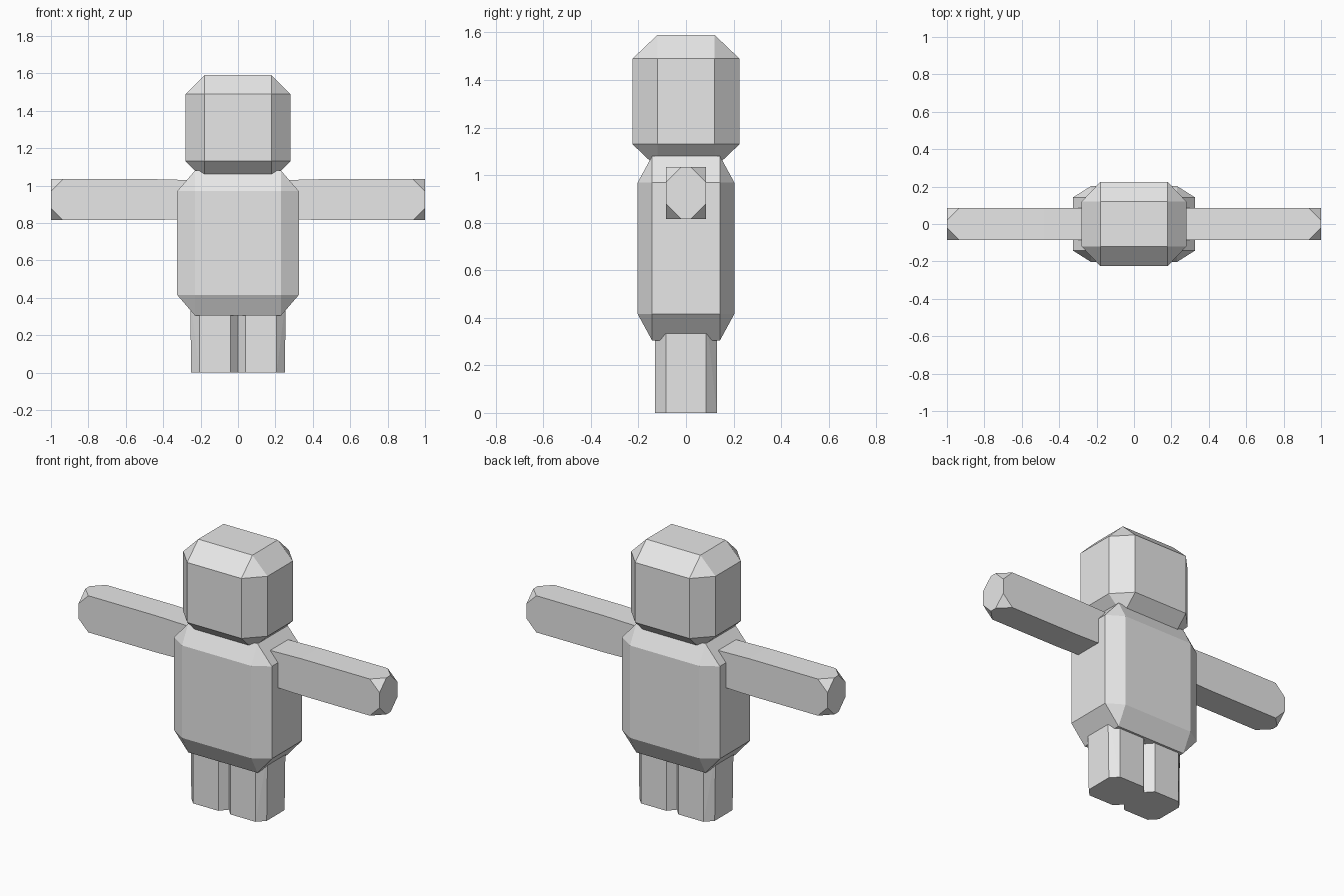
import bpy
import bmesh
import math

if "Cube" in bpy.data.objects:
    bpy.data.objects.remove(bpy.data.objects["Cube"])

grey = bpy.data.materials.new("plain grey")
grey.diffuse_color = (0.8, 0.8, 0.8, 1.0)
grey.use_nodes = True
grey.node_tree.nodes["Principled BSDF"].inputs["Base Color"].default_value = grey.diffuse_color


def hull(name, points):
    """Flat-shaded solid wrapped around the points."""
    bm = bmesh.new()
    for p in points:
        bm.verts.new(p)
    bmesh.ops.convex_hull(bm, input=bm.verts[:])
    bmesh.ops.dissolve_limit(bm, angle_limit=math.radians(0.3),
                             verts=bm.verts[:], edges=bm.edges[:])
    bmesh.ops.recalc_face_normals(bm, faces=bm.faces[:])
    mesh = bpy.data.meshes.new(name)
    bm.to_mesh(mesh)
    bm.free()
    mesh.materials.append(grey)
    obj = bpy.data.objects.new(name, mesh)
    bpy.context.collection.objects.link(obj)
    return obj


def chamfered_box(name, outer, inner, mid_z):
    """Box with bevelled edges: outer half sizes, inner flat half sizes."""
    (X, Y, Z), (x, y, z) = outer, inner
    pts = []
    for sx in (-1, 1):
        for sy in (-1, 1):
            for sz in (-1, 1):
                for a, b, c in ((X, y, z), (x, Y, z), (x, y, Z)):
                    pts.append((sx * a, sy * b, mid_z + sz * c))
    return hull(name, pts)


# Head and torso
chamfered_box("head", (0.28, 0.225, 0.28), (0.18, 0.12, 0.18), 1.31)
chamfered_box("torso", (0.325, 0.203, 0.3875), (0.23, 0.143, 0.2775), 0.6925)

for side, s in (("left", 1), ("right", -1)):
    # Arm: slightly slimmer at the shoulder, corners cut off at the hand
    pts = []
    for sy in (-1, 1):
        for sz in (-1, 1):
            def at(x, y, h):
                return (s * x, sy * y, 0.925 + sz * h)
            pts += [at(0.2, 0.085, 0.103), at(0.48, 0.085, 0.11),
                    at(0.935, 0.085, 0.11), at(1.0, 0.02, 0.11),
                    at(1.0, 0.085, 0.045)]
    hull(side + "_arm", pts)

    # Leg: upright block with cut vertical edges
    pts = []
    for z, out in ((0.0, 0.25), (0.4, 0.256)):
        for sy in (-1, 1):
            pts += [(s * out, sy * 0.085, z), (s * 0.207, sy * 0.13, z),
                    (s * 0.04, sy * 0.13, z), (0.0, sy * 0.085, z)]
    hull(side + "_leg", pts)
